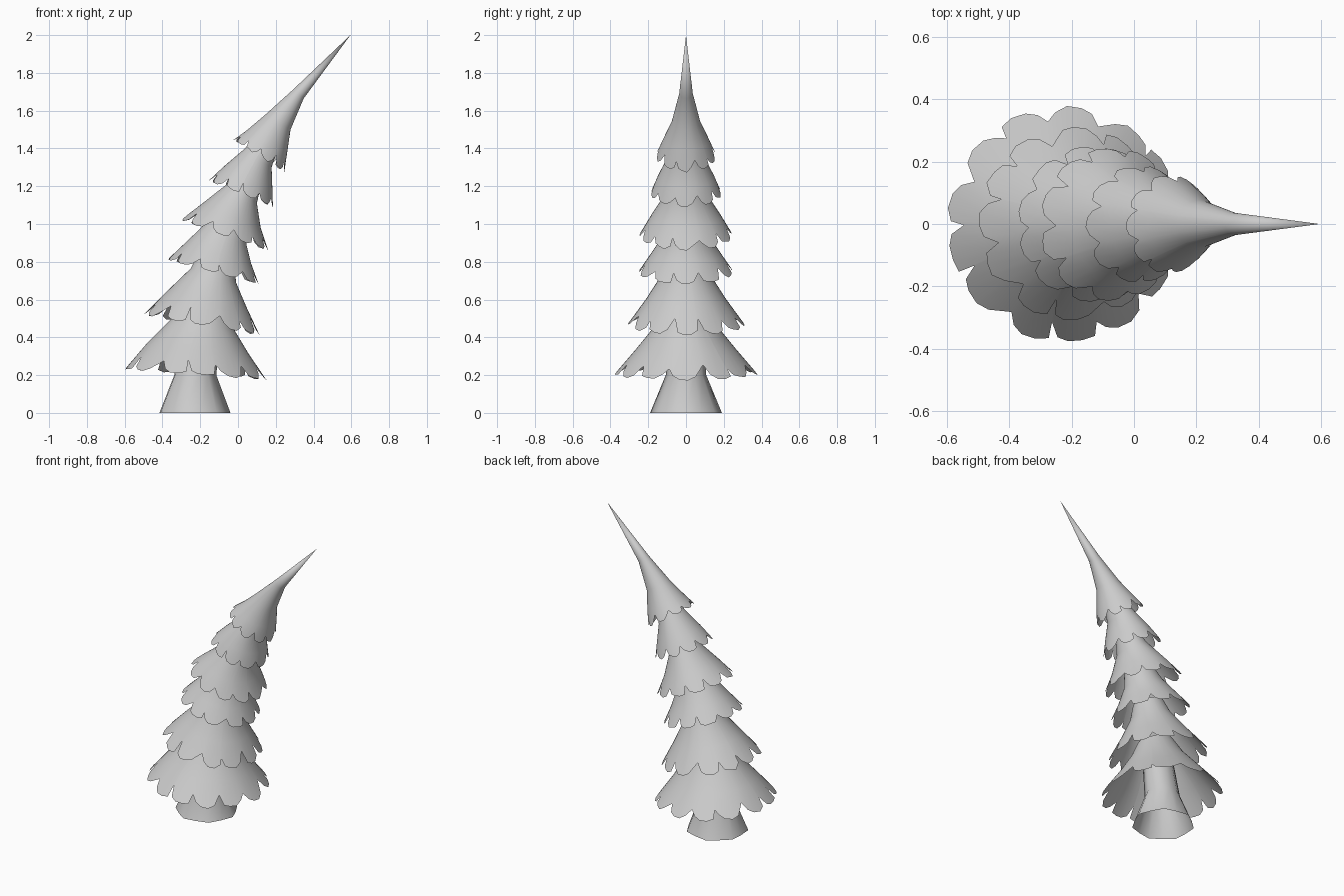
import bpy, math, random

if "Cube" in bpy.data.objects:
    bpy.data.objects.remove(bpy.data.objects["Cube"])

random.seed(4)


def ring_point(ring, a):
    # A ring is (left x, left z, right x, right z, half depth): a tilted ellipse
    xl, zl, xr, zr, h = ring
    c = math.cos(a)
    return ((xl + xr) / 2 + c * (xr - xl) / 2, h * math.sin(a),
            (zl + zr) / 2 + c * (zr - zl) / 2)


def lerp(p, q, t):
    return tuple(u + (v - u) * t for u, v in zip(p, q))


def loft(name, rows, tip=None, angle=50):
    n = len(rows[0])
    verts = [p for row in rows for p in row]
    faces = []
    for k in range(len(rows) - 1):
        for i in range(n):
            j = (i + 1) % n
            faces.append((k * n + i, k * n + j, (k + 1) * n + j, (k + 1) * n + i))
    if tip:
        verts.append(tip)
        b = (len(rows) - 1) * n
        faces += [(b + i, b + (i + 1) % n, len(verts) - 1) for i in range(n)]
    me = bpy.data.meshes.new(name)
    me.from_pydata(verts, [], faces)
    ob = bpy.data.objects.new(name, me)
    bpy.context.collection.objects.link(ob)
    bpy.ops.object.select_all(action='DESELECT')
    ob.select_set(True)
    bpy.context.view_layer.objects.active = ob
    bpy.ops.object.shade_smooth_by_angle(angle=math.radians(angle))
    return ob


def tier(name, lobes, rings, tip=None):
    # Skirt of needles: the rim is cut into ragged lobes with sharp notches
    angles, cuts = [], []
    step = 2 * math.pi / lobes
    for i in range(lobes):
        a0 = (i - 0.5) * step + random.uniform(-0.12, 0.12) * step
        depth = random.uniform(0.38, 0.6)
        for u, cut in ((0, depth), (0.16, random.uniform(0.1, 0.22)),
                       (0.36, random.uniform(0, 0.06)),
                       (0.62, random.uniform(-0.03, 0.03)),
                       (0.85, random.uniform(0.05, 0.2))):
            angles.append(a0 + u * step)
            cuts.append(cut)
    rows = [[ring_point(r, a) for a in angles] for r in rings]
    rows[0] = [lerp(p, q, c) for p, q, c in zip(rows[0], rows[1], cuts)]
    return loft(name, rows, tip)


# Trunk with flared, slightly fluted foot
trunk_rings = [(-0.43, 0, -0.04, 0, 0.195), (-0.345, 0.2, -0.115, 0.2, 0.11),
               (-0.28, 0.5, -0.09, 0.46, 0.09)]
trunk = []
for r in trunk_rings:
    cx, cz = (r[0] + r[2]) / 2, (r[1] + r[3]) / 2
    row = []
    for i in range(14):
        p = ring_point(r, 2 * math.pi * i / 14)
        row.append(lerp((cx, 0, p[2]), p, 1.0 if i % 2 == 0 else 0.93))
    trunk.append(row)
loft("trunk", trunk)

# Branch tiers, bottom to top: rim, middle, top rings
tier("branches_1", 13, [(-0.60, 0.23, 0.15, 0.175, 0.38), (-0.485, 0.365, 0.055, 0.315, 0.262),
                        (-0.36, 0.49, -0.02, 0.44, 0.16), (-0.28, 0.60, -0.06, 0.54, 0.10)])
tier("branches_2", 12, [(-0.50, 0.52, 0.115, 0.41, 0.31), (-0.375, 0.645, 0.045, 0.56, 0.21),
                        (-0.25, 0.765, -0.01, 0.69, 0.13), (-0.2, 0.86, -0.02, 0.79, 0.09)])
tier("branches_3", 11, [(-0.375, 0.81, 0.11, 0.68, 0.25), (-0.29, 0.89, 0.07, 0.79, 0.185),
                        (-0.19, 0.985, 0.045, 0.89, 0.12), (-0.11, 1.08, 0.05, 1.0, 0.085)])
tier("branches_4", 11, [(-0.305, 1.02, 0.16, 0.86, 0.245), (-0.20, 1.10, 0.12, 0.98, 0.185),
                        (-0.06, 1.21, 0.10, 1.11, 0.105), (0.0, 1.28, 0.12, 1.2, 0.075)])
tier("branches_5", 10, [(-0.155, 1.23, 0.185, 1.09, 0.188), (-0.075, 1.305, 0.182, 1.19, 0.15),
                        (0.025, 1.39, 0.178, 1.30, 0.10), (0.10, 1.46, 0.21, 1.40, 0.065)])
tier("branches_top", 10, [(-0.025, 1.445, 0.245, 1.275, 0.158), (0.045, 1.495, 0.262, 1.39, 0.122),
                          (0.14, 1.575, 0.278, 1.50, 0.076), (0.292, 1.712, 0.348, 1.665, 0.036)],
     tip=(0.595, 0, 2.0))
